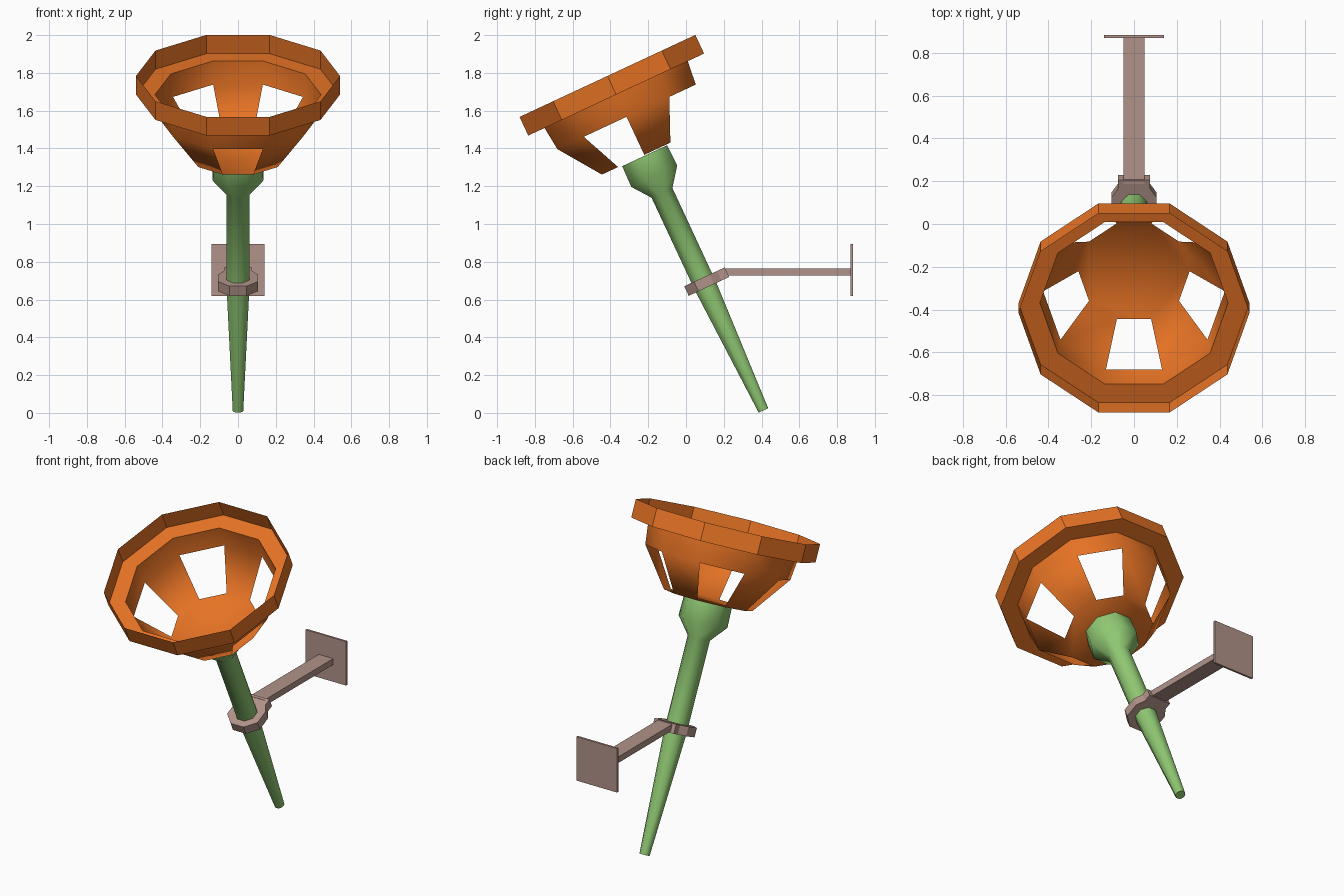
import bpy, bmesh
from math import cos, sin, tau, radians

if "Cube" in bpy.data.objects:
    bpy.data.objects.remove(bpy.data.objects["Cube"], do_unlink=True)


def material(name, colour):
    m = bpy.data.materials.new(name)
    m.use_nodes = True
    m.diffuse_color = (*colour, 1)
    m.node_tree.nodes["Principled BSDF"].inputs["Base Color"].default_value = (*colour, 1)
    return m


ORANGE = material("orange", (0.79, 0.17, 0.018))
GREEN = material("green", (0.275, 0.571, 0.168))
BROWN = material("dusty_brown", (0.44, 0.29, 0.25))

FOOT = (0, 0.41, 0.013)
TILT = (radians(25), 0, 0)


def finish(name, bm, mat, angle, tilted):
    bmesh.ops.recalc_face_normals(bm, faces=bm.faces)
    mesh = bpy.data.meshes.new(name)
    bm.to_mesh(mesh)
    bm.free()
    mesh.materials.append(mat)
    ob = bpy.data.objects.new(name, mesh)
    bpy.context.collection.objects.link(ob)
    if tilted:
        ob.location, ob.rotation_euler = FOOT, TILT
    bpy.ops.object.select_all(action='DESELECT')
    ob.select_set(True)
    bpy.context.view_layer.objects.active = ob
    bpy.ops.object.shade_smooth_by_angle(angle=radians(angle))
    return ob


def lathe(name, profile, sides, mat, angle, caps=(), gap_band=None):
    """Turn (height, radius) points round the tilted axis, one flat side facing the front."""
    bm = bmesh.new()
    start = tau * 0.75 - tau / sides / 2
    rings = [[bm.verts.new((r * cos(start + tau * i / sides), r * sin(start + tau * i / sides), h))
              for i in range(sides)] for h, r in profile]
    for band, (a, b) in enumerate(zip(rings, rings[1:])):
        for i in range(sides):
            if band == gap_band and i % 2 == 0:
                continue
            j = (i + 1) % sides
            bm.faces.new((a[i], a[j], b[j], b[i]))
    for c in caps:
        bm.faces.new(rings[c])
    return finish(name, bm, mat, angle, True)


def box(name, low, high, mat):
    bm = bmesh.new()
    bmesh.ops.create_cube(bm, size=1)
    for v in bm.verts:
        v.co = [lo + (hi - lo) * (c + 0.5) for lo, hi, c in zip(low, high, v.co)]
    return finish(name, bm, mat, 30, False)


# Basket: thin rim band with a ledge, and a bowl whose lower band has every other panel open
lathe("basket_rim", [(1.954, 0.54), (1.845, 0.54), (1.845, 0.44)], 10, ORANGE, 30)
lathe("basket_bowl", [(1.845, 0.44), (1.715, 0.425), (1.493, 0.26)], 10, ORANGE, 60,
      caps=(-1,), gap_band=1)

# Tapered stem with a flared cup under the basket
lathe("stem", [(0, 0.03), (0.72, 0.065), (1.271, 0.066), (1.368, 0.145), (1.488, 0.142)],
      8, GREEN, 50, caps=(0, -1))

# Clamp: octagonal collar drawn out to a flat lug at the back
bm = bmesh.new()
half = [(0.045, -0.102), (0.105, -0.045), (0.105, 0.045), (0.075, 0.09), (0.075, 0.134)]
outline = half + [(-x, y) for x, y in reversed(half)]
face = bm.faces.new([bm.verts.new((x, y, 0.717)) for x, y in outline])
top = bmesh.ops.extrude_face_region(bm, geom=[face])["geom"]
bmesh.ops.translate(bm, vec=(0, 0, 0.056),
                    verts=[g for g in top if isinstance(g, bmesh.types.BMVert)])
finish("clamp", bm, BROWN, 30, True)

# Bracket arm and wall plate
box("bracket_arm", (-0.05, 0.19, 0.727), (0.05, 0.875, 0.765), BROWN)
box("wall_plate", (-0.14, 0.87, 0.62), (0.14, 0.883, 0.895), BROWN)
